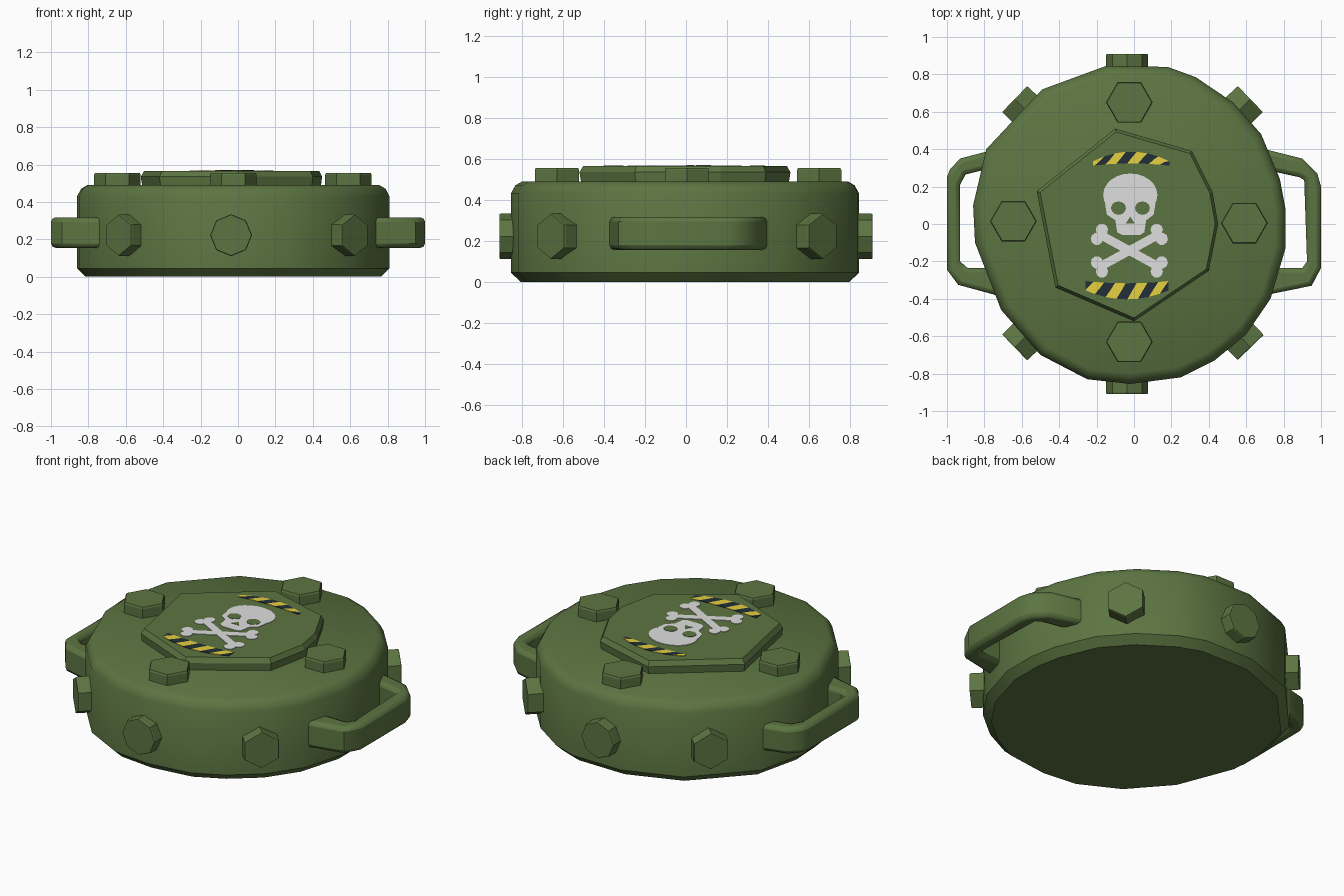
import bpy, bmesh, math
from mathutils import Vector

if "Cube" in bpy.data.objects:
    bpy.data.objects.remove(bpy.data.objects["Cube"])


def material(name, rgb):
    m = bpy.data.materials.new(name)
    m.diffuse_color = (*rgb, 1)
    m.use_nodes = True
    m.node_tree.nodes["Principled BSDF"].inputs["Base Color"].default_value = m.diffuse_color
    return m


GREEN = material("olive green", (0.107, 0.178, 0.054))
WHITE = material("pale grey", (0.74, 0.74, 0.74))
YELLOW = material("warning yellow", (0.80, 0.64, 0.05))
NAVY = material("dark navy", (0.016, 0.028, 0.04))


def finish(name, bm, mat, smooth=None):
    bmesh.ops.recalc_face_normals(bm, faces=bm.faces)
    me = bpy.data.meshes.new(name)
    bm.to_mesh(me)
    bm.free()
    me.materials.append(mat)
    ob = bpy.data.objects.new(name, me)
    bpy.context.collection.objects.link(ob)
    if smooth:
        bpy.ops.object.select_all(action='DESELECT')
        ob.select_set(True)
        bpy.context.view_layer.objects.active = ob
        bpy.ops.object.shade_smooth_by_angle(angle=math.radians(smooth))
    return ob


def loft(name, pts, rings, mat, centre=(0, 0), smooth=None):
    """Stack scaled copies of an outline; rings are (z, scale)."""
    bm = bmesh.new()
    cx, cy = centre
    loops = [[bm.verts.new((cx + (x - cx) * s, cy + (y - cy) * s, z)) for x, y in pts]
             for z, s in rings]
    n = len(pts)
    for a, b in zip(loops, loops[1:]):
        for i in range(n):
            j = (i + 1) % n
            bm.faces.new((a[i], a[j], b[j], b[i]))
    bm.faces.new(loops[0][::-1])
    bm.faces.new(loops[-1])
    return finish(name, bm, mat, smooth)


def ngon(cx, cy, rx, ry, n, start=0.0):
    return [(cx + rx * math.cos(start + math.tau * i / n),
             cy + ry * math.sin(start + math.tau * i / n)) for i in range(n)]


# Drum body
body = [(0.18, 0.84), (0.33, 0.785), (0.53, 0.65), (0.68, 0.48), (0.78, 0.24), (0.81, 0.08),
        (0.81, -0.13), (0.73, -0.40), (0.60, -0.59), (0.43, -0.73), (0.25, -0.82), (-0.02, -0.855),
        (-0.25, -0.83), (-0.50, -0.70), (-0.71, -0.46), (-0.85, -0.10), (-0.86, 0.10),
        (-0.79, 0.40), (-0.49, 0.72), (-0.15, 0.845)][::-1]
loft("drum_body", body, [(0, 0.945), (0.045, 1), (0.43, 1), (0.47, 0.975), (0.49, 0.935)],
     GREEN, (-0.025, 0), 35)

# Raised lid plate
lid = [(-0.10, 0.51), (0.31, 0.39), (0.42, 0.17), (0.45, 0.0), (0.40, -0.25), (0.0, -0.52),
       (-0.42, -0.34), (-0.52, 0.175)]
loft("lid_plate", lid, [(0.47, 0.98), (0.535, 1), (0.565, 0.965)], GREEN)

# Hex bolts on top
for i, (x, y) in enumerate([(-0.025, 0.65), (-0.025, -0.63), (-0.645, 0.015), (0.59, 0.005)]):
    loft(f"top_bolt_{i + 1}", ngon(x, y, 0.125, 0.125, 6),
         [(0.47, 1), (0.545, 1), (0.555, 0.96)], GREEN, (x, y))

# Bolts around the side
for i, (x, y, a, n) in enumerate([(-0.037, -0.91, -90, 8), (-0.037, 0.91, 90, 8),
                                  (0.622, 0.668, 44, 6), (0.624, -0.66, -46, 6),
                                  (-0.638, 0.668, 136, 6), (-0.638, -0.66, -136, 6)]):
    d = Vector((math.cos(math.radians(a)), math.sin(math.radians(a)), 0))
    bolt = loft(f"side_bolt_{i + 1}", ngon(0, 0, 0.112, 0.112, n),
                [(-0.18, 1), (-0.008, 1), (0, 0.97)], GREEN)
    bolt.rotation_euler = d.to_track_quat('Z', 'X').to_euler()
    bolt.location = (x, y, 0.222)

# Side handles: bent bar outlines with rounded edges
left = [(-0.72, 0.405), (-0.93, 0.35), (-0.985, 0.29), (-1.0, 0.25), (-1.0, -0.245), (-0.94, -0.325),
        (-0.72, -0.385), (-0.72, -0.235), (-0.89, -0.235), (-0.93, -0.20), (-0.93, 0.21),
        (-0.90, 0.265), (-0.72, 0.31)]
right = [(0.68, 0.405), (0.90, 0.35), (0.98, 0.27), (1.0, 0.20), (1.0, -0.235), (0.95, -0.33),
         (0.68, -0.385), (0.68, -0.235), (0.90, -0.235), (0.925, -0.20), (0.91, 0.235),
         (0.885, 0.25), (0.68, 0.295)]
for name, pts in (("left_handle", left), ("right_handle", right)):
    h = loft(name, pts, [(0.155, 1), (0.317, 1)], GREEN, smooth=35)
    b = h.modifiers.new("rounding", 'BEVEL')
    b.width, b.segments, b.limit_method = 0.024, 2, 'ANGLE'
    b.angle_limit = math.radians(60)


def decal(name, polys, mat, z=0.5645, top=0.568):
    """Thin painted plates joined in one object."""
    bm = bmesh.new()
    for pts in polys:
        lo = [bm.verts.new((x, y, z)) for x, y in pts]
        hi = [bm.verts.new((x, y, top)) for x, y in pts]
        n = len(pts)
        for i in range(n):
            j = (i + 1) % n
            bm.faces.new((lo[i], lo[j], hi[j], hi[i]))
        bm.faces.new(lo[::-1])
        bm.faces.new(hi)
    return finish(name, bm, mat)


# Skull: cranium and jaw, with eye and nose patches
decal("skull", [ngon(-0.02, 0.155, 0.145, 0.115, 24),
                [(-0.155, 0.11), (-0.145, 0.05), (-0.10, 0.02), (-0.09, -0.045), (-0.06, -0.06),
                 (0.03, -0.06), (0.055, -0.045), (0.065, 0.02), (0.105, 0.05), (0.115, 0.11)]], WHITE)
decal("skull_eyes_and_nose", [ngon(-0.083, 0.085, 0.040, 0.036, 12), ngon(0.045, 0.085, 0.040, 0.036, 12),
                              [(-0.045, 0.002), (0.005, 0.002), (-0.02, 0.04)]], GREEN, 0.5655, 0.570)

# Crossed bones: shafts with two round knobs at each end
bones = []
for a, b in (((-0.185, -0.055), (0.135, -0.23)), ((0.135, -0.055), (-0.185, -0.23))):
    a, b = Vector(a), Vector(b)
    d = (b - a).normalized()
    n = Vector((-d.y, d.x))
    bones.append([tuple(p) for p in (a + n * 0.023, a - n * 0.023, b - n * 0.023, b + n * 0.023)])
    for p in (a, b):
        for s in (-1, 1):
            c = p + n * 0.028 * s
            bones.append(ngon(c.x, c.y, 0.033, 0.033, 10))
decal("crossed_bones", bones, WHITE)


# Hazard bands: slanted blocks between two curves, alternating colours
def band(name, x0, x1, lo, hi, shift):
    polys = {0: [], 1: []}
    clamp = lambda x: min(max(x, x0), x1)
    step, slant = 0.058, 0.05
    for k in range(-2, 10):
        a = x0 + shift + k * step
        b = a + step
        if clamp(a) == x1 or clamp(b + slant) == x0:
            continue
        pts = []
        for x, t in ((a, 0), (b, 0), (b, .5), (b, 1), (a, 1), (a, .5)):
            x = clamp(x + slant * t)
            q = (x, lo(x) + (hi(x) - lo(x)) * t)
            if not pts or (Vector(q) - Vector(pts[-1])).length > 1e-4:
                pts.append(q)
        if len(pts) > 2:
            polys[k % 2].append(pts)
    decal(name + "_dark", polys[0], NAVY)
    decal(name + "_yellow", polys[1], YELLOW)


def arch(x, x0, x1):
    t = (2 * x - x0 - x1) / (x1 - x0)
    return max(0.0, 1 - t * t)


band("upper_hazard_band", -0.22, 0.19,
     lambda x: 0.312 + 0.012 * arch(x, -0.22, 0.19),
     lambda x: 0.335 + 0.052 * arch(x, -0.22, 0.19), 0.01)
band("lower_hazard_band", -0.26, 0.185,
     lambda x: -0.355 - 0.048 * arch(x, -0.26, 0.185),
     lambda x: -0.305 - 0.012 * arch(x, -0.26, 0.185), 0.05)
